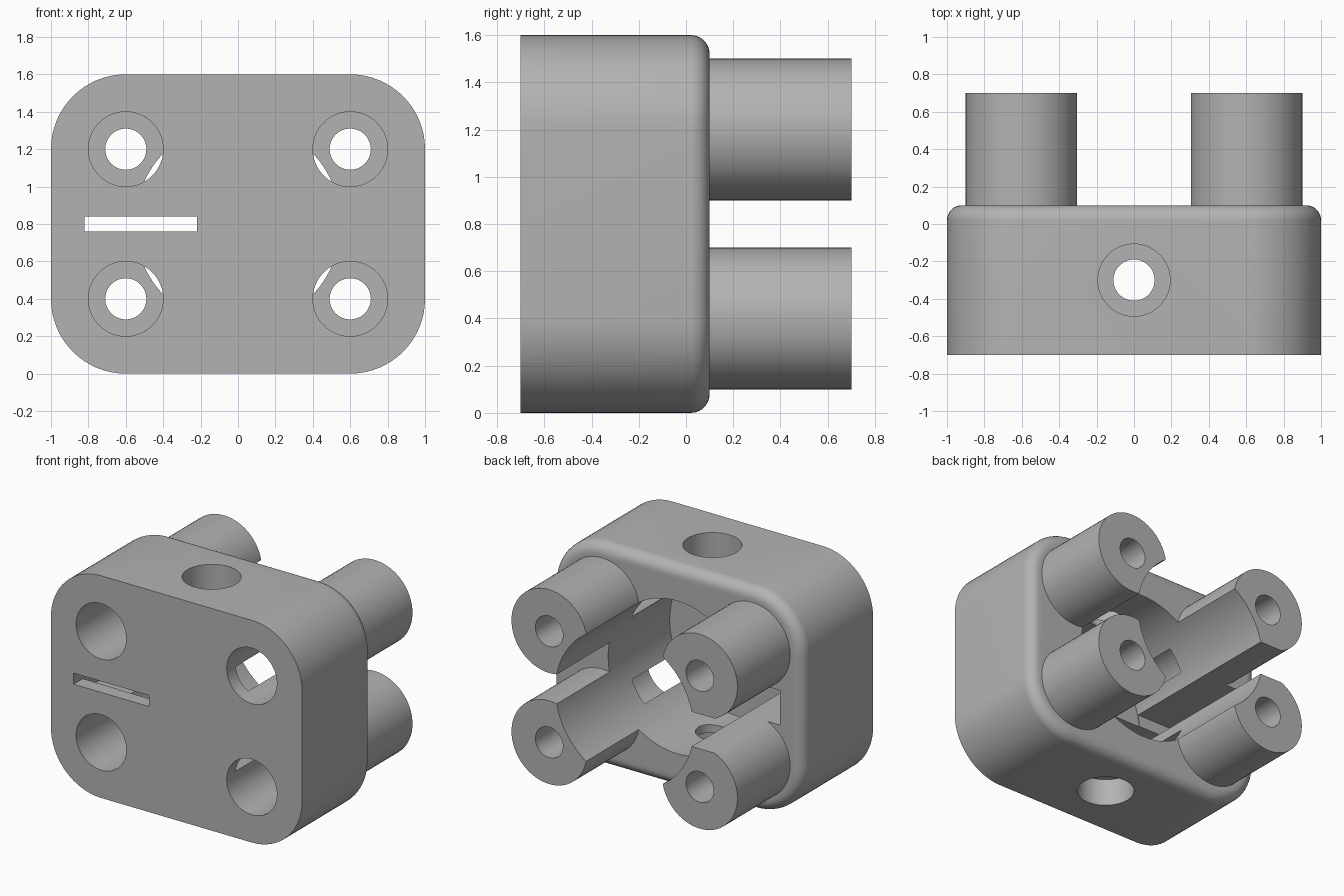
import bpy
import bmesh
from math import pi, cos, sin
from mathutils import Matrix, Vector

if "Cube" in bpy.data.objects:
    bpy.data.objects.remove(bpy.data.objects["Cube"])

grey = bpy.data.materials.new("plain_grey")
grey.use_nodes = True
grey.diffuse_color = (0.45, 0.45, 0.45, 1)
grey.node_tree.nodes["Principled BSDF"].inputs["Base Color"].default_value = (0.45, 0.45, 0.45, 1)

MID = 0.8          # height of the centre line
FRONT, BACK, POST_END = -0.7, 0.1, 0.7


def add_object(name, bm):
    bmesh.ops.recalc_face_normals(bm, faces=bm.faces)
    mesh = bpy.data.meshes.new(name)
    bm.to_mesh(mesh)
    bm.free()
    mesh.materials.append(grey)
    obj = bpy.data.objects.new(name, mesh)
    bpy.context.collection.objects.link(obj)
    return obj


def cylinder(name, start, end, radius, segments=64):
    start, end = Vector(start), Vector(end)
    axis = end - start
    bm = bmesh.new()
    turn = axis.to_track_quat('Z', 'Y').to_matrix().to_4x4()
    bmesh.ops.create_cone(bm, cap_ends=True, segments=segments, radius1=radius, radius2=radius,
                          depth=axis.length, matrix=Matrix.Translation((start + end) / 2) @ turn)
    return add_object(name, bm)


def box(name, low, high):
    low, high = Vector(low), Vector(high)
    bm = bmesh.new()
    bmesh.ops.create_cube(bm, size=1, matrix=Matrix.Translation((low + high) / 2)
                          @ Matrix.Diagonal((*(high - low), 1)))
    return add_object(name, bm)


def rounded_block(name, fillet, steps=8, corner_steps=16):
    # Rounded rectangle lofted front to back, with a filleted back edge
    rings = [(FRONT, 0)]
    for i in range(steps + 1):
        a = i / steps * pi / 2
        rings.append((BACK - fillet + fillet * sin(a), fillet * (1 - cos(a))))
    bm = bmesh.new()
    loops = []
    for y, inset in rings:
        r = 0.4 - inset
        loop = []
        for q, (sx, sz) in enumerate([(1, 1), (-1, 1), (-1, -1), (1, -1)]):
            for k in range(corner_steps + 1):
                a = (q + k / corner_steps) * pi / 2
                loop.append(bm.verts.new((0.6 * sx + r * cos(a), y, MID + 0.4 * sz + r * sin(a))))
        loops.append(loop)
    for a, b in zip(loops, loops[1:]):
        for i in range(len(a)):
            j = (i + 1) % len(a)
            bm.faces.new((a[i], a[j], b[j], b[i]))
    bm.faces.new(loops[0])
    bm.faces.new(loops[-1])
    return add_object(name, bm)


def combine(target, tool, operation):
    mod = target.modifiers.new(operation.lower(), 'BOOLEAN')
    mod.operation = operation
    mod.solver = 'EXACT'
    mod.object = tool
    bpy.context.view_layer.update()
    result = bpy.data.meshes.new_from_object(
        target.evaluated_get(bpy.context.evaluated_depsgraph_get()))
    target.modifiers.clear()
    target.data = result
    bpy.data.objects.remove(tool)


housing = rounded_block("housing", 0.08)
corners = [(x, MID + z) for x in (-0.6, 0.6) for z in (-0.4, 0.4)]

# Four rear posts
for x, z in corners:
    combine(housing, cylinder("post", (x, -0.05, z), (x, POST_END, z), 0.3), 'UNION')

# Central bore, open at the back
cutters = [cylinder("bore", (0, -0.6, MID), (0, 1, MID), 0.55, 128)]

# Recessed screw holes through the posts
for x, z in corners:
    cutters.append(cylinder("post_recess", (x, -0.9, z), (x, -0.1, z), 0.2))
    cutters.append(cylinder("post_hole", (x, -0.3, z), (x, 1, z), 0.11, 48))

# Recessed screw holes in the top and bottom
for side in (-1, 1):
    cutters.append(cylinder("side_recess", (0, -0.3, MID + side * 0.6), (0, -0.3, MID + side), 0.193))
    cutters.append(cylinder("side_hole", (0, -0.3, MID + side * 0.4), (0, -0.3, MID + side * 0.7), 0.11, 48))

# Narrow front slot and the taller groove behind it
cutters.append(box("front_slot", (-0.82, -0.9, MID - 0.04), (-0.22, -0.4, MID + 0.04)))
cutters.append(box("rear_groove", (-0.82, -0.595, MID - 0.125), (-0.22, 1, MID + 0.125)))

for cutter in cutters:
    combine(housing, cutter, 'DIFFERENCE')

# One material everywhere, smooth curves with crisp edges
housing.data.materials.clear()
housing.data.materials.append(grey)
for face in housing.data.polygons:
    face.material_index = 0
bpy.ops.object.select_all(action='DESELECT')
housing.select_set(True)
bpy.context.view_layer.objects.active = housing
bpy.ops.object.shade_smooth_by_angle(angle=pi / 6)
